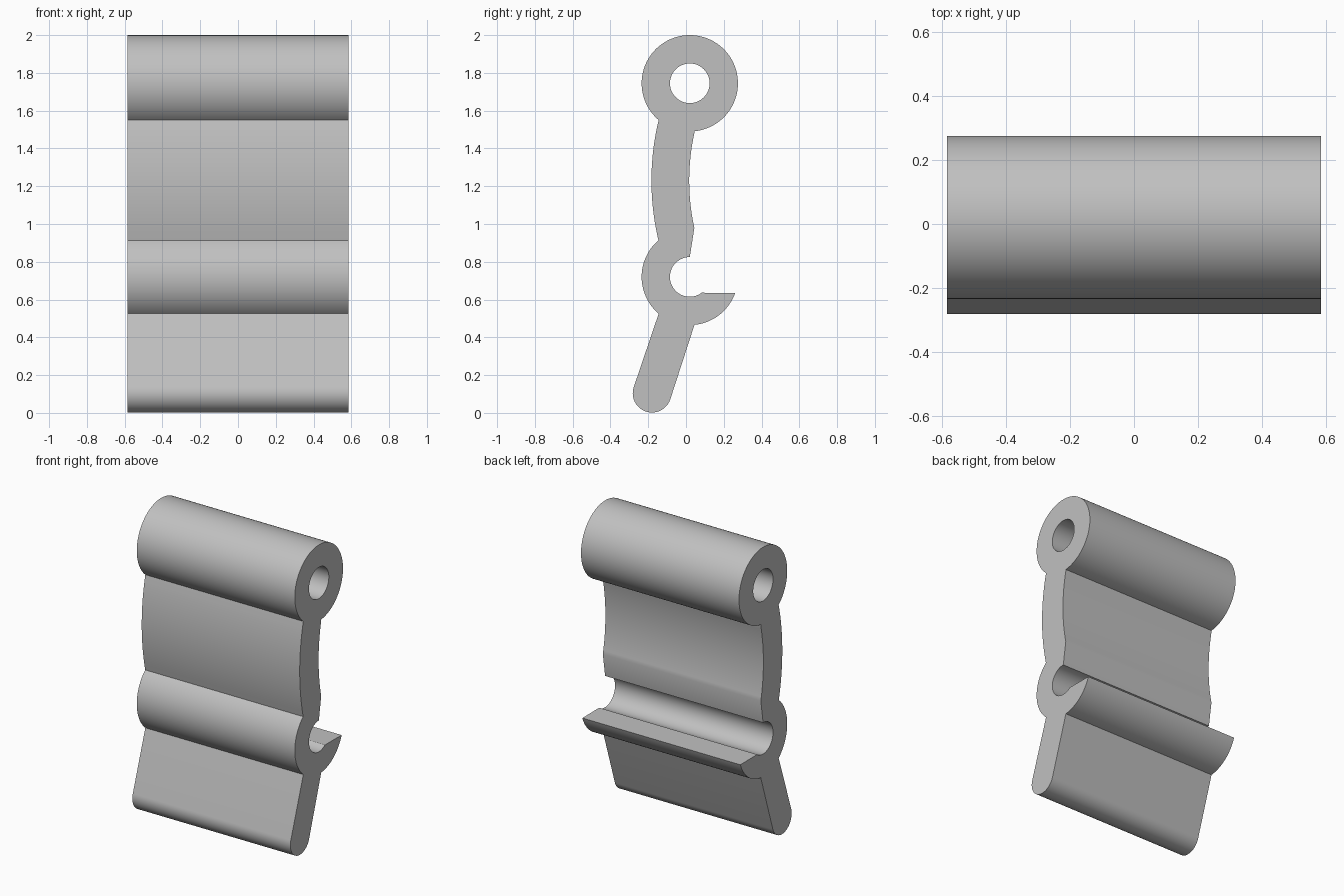
import bpy, bmesh
from math import radians, degrees, atan2, cos, sin

cube = bpy.data.objects.get("Cube")
if cube:
    bpy.data.objects.remove(cube)

WIDTH = 1.17
OUTER, INNER = 0.255, 0.105
TOP, HOOK = (0.02, 1.745), (0.02, 0.72)      # barrel and hook centres (y, z)
TIP = (-0.18, 0.104)                         # rounded end of the tail
BOW = (1.183, 1.23)                          # centre of the bowed web


def arc(centre, radius, start, end, steps):
    """Points on an arc in the y-z plane, angles in degrees."""
    pts = []
    for i in range(steps + 1):
        a = radians(start + (end - start) * i / steps)
        pts.append((centre[0] + radius * cos(a), centre[1] + radius * sin(a)))
    return pts


def angle(centre, point):
    return degrees(atan2(point[1] - centre[1], point[0] - centre[0])) % 360


# Outline, counter-clockwise from the back of the barrel
front_top, front_low = angle(TOP, (-0.145, 1.55)), angle(HOOK, (-0.145, 0.912))
tail_front, tail_back = angle(HOOK, (-0.145, 0.525)), angle(HOOK, (0.045, 0.465))
outline = arc(TOP, OUTER, -84.4, front_top, 72)
outline += arc(BOW, 1.366, 167, 193, 20)[1:-1]            # front of web
outline += arc(HOOK, OUTER, front_low, tail_front, 28)    # front of hook
outline += arc(TIP, 0.102, 161.3, 341.3, 28)              # tail and its tip
outline += arc(HOOK, OUTER, tail_back, 340.5, 20)         # hook lip, outside
outline += arc(HOOK, INNER, 307, 90, 48)                  # hook throat
outline += arc(BOW, 1.166, 192.4, 167.6, 20)              # back of web
hole = arc(TOP, INNER, 0, 360, 56)[:-1]

# Fill the section, then extrude it across the width
bm = bmesh.new()
for loop in (outline, hole):
    verts = [bm.verts.new((-WIDTH / 2, y, z)) for y, z in loop]
    for a, b in zip(verts, verts[1:] + verts[:1]):
        bm.edges.new((a, b))
bmesh.ops.triangle_fill(bm, edges=bm.edges[:], use_beauty=True)
ext = bmesh.ops.extrude_face_region(bm, geom=bm.faces[:], use_keep_orig=True)
moved = [g for g in ext["geom"] if isinstance(g, bmesh.types.BMVert)]
bmesh.ops.translate(bm, verts=moved, vec=(WIDTH, 0, 0))
bmesh.ops.recalc_face_normals(bm, faces=bm.faces[:])
mesh = bpy.data.meshes.new("hinge_clip")
bm.to_mesh(mesh)
bm.free()

clip = bpy.data.objects.new("hinge_clip", mesh)
bpy.context.collection.objects.link(clip)

# Plain grey
grey = bpy.data.materials.new("light_grey")
grey.use_nodes = True
colour = (0.53, 0.53, 0.53, 1)
grey.diffuse_color = colour
grey.node_tree.nodes["Principled BSDF"].inputs["Base Color"].default_value = colour
mesh.materials.append(grey)

bpy.ops.object.select_all(action="DESELECT")
clip.select_set(True)
bpy.context.view_layer.objects.active = clip
bpy.ops.object.shade_smooth_by_angle(angle=radians(25))
